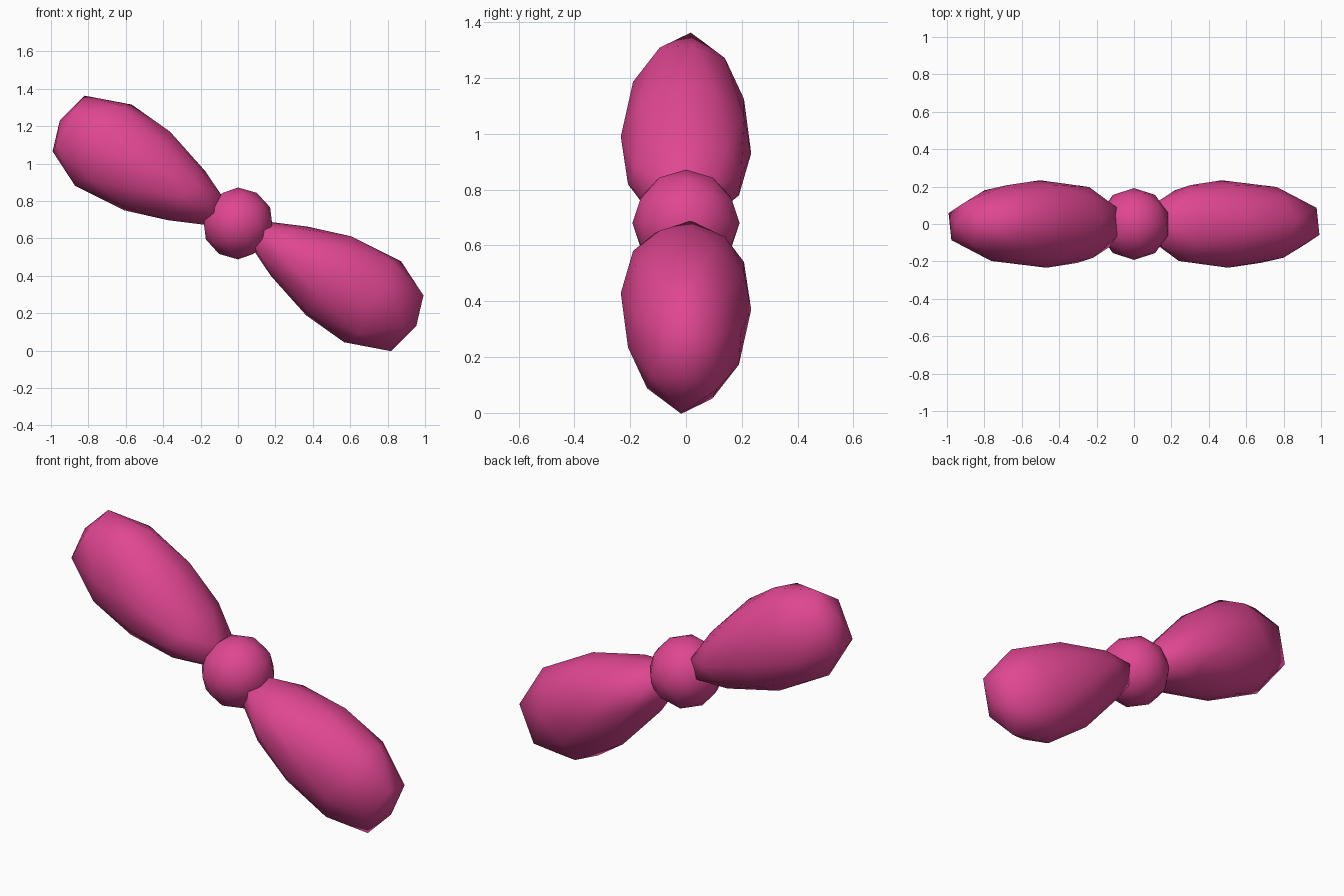
import bpy, bmesh, math
from mathutils import Vector, Matrix

if "Cube" in bpy.data.objects:
    bpy.data.objects.remove(bpy.data.objects["Cube"])

pink = bpy.data.materials.new("pink")
pink.diffuse_color = (0.74, 0.062, 0.285, 1)
pink.use_nodes = True
pink.node_tree.nodes["Principled BSDF"].inputs["Base Color"].default_value = pink.diffuse_color

HUB = Vector((0, 0, 0.68))
AXIS = Vector((math.cos(math.radians(30)), 0, -0.5))   # blade direction
ACROSS = Vector((0.5, 0, math.cos(math.radians(30))))  # blade width direction
TWIST = math.radians(8)


def finish(bm, name):
    bmesh.ops.recalc_face_normals(bm, faces=bm.faces)
    mesh = bpy.data.meshes.new(name)
    bm.to_mesh(mesh)
    bm.free()
    mesh.materials.append(pink)
    for p in mesh.polygons:
        p.use_smooth = True
    obj = bpy.data.objects.new(name, mesh)
    bpy.context.collection.objects.link(obj)


# Central ball
bm = bmesh.new()
bmesh.ops.create_icosphere(bm, subdivisions=2, radius=0.192,
                           matrix=Matrix.Translation(HUB))
finish(bm, "hub")


# Tapered blades, point-mirrored through the hub
def blade(name, side):
    bm = bmesh.new()
    bmesh.ops.create_icosphere(bm, subdivisions=2, radius=1)
    for v in bm.verts:
        u = v.co.z
        n0, y0 = -v.co.x, v.co.y
        n = n0 * math.cos(TWIST) - y0 * math.sin(TWIST)
        y = n0 * math.sin(TWIST) + y0 * math.cos(TWIST)
        along = min(0.56 + 0.535 * u + 0.05 * u * u, 1.10)
        width = max(0.247 + 0.12 * u, 0.175)   # wider toward the tip
        offset = AXIS * along + ACROSS * (n * width) + Vector((0, y * 0.236, 0))
        v.co = HUB + offset * side
    finish(bm, name)


blade("right_blade", 1)
blade("left_blade", -1)
